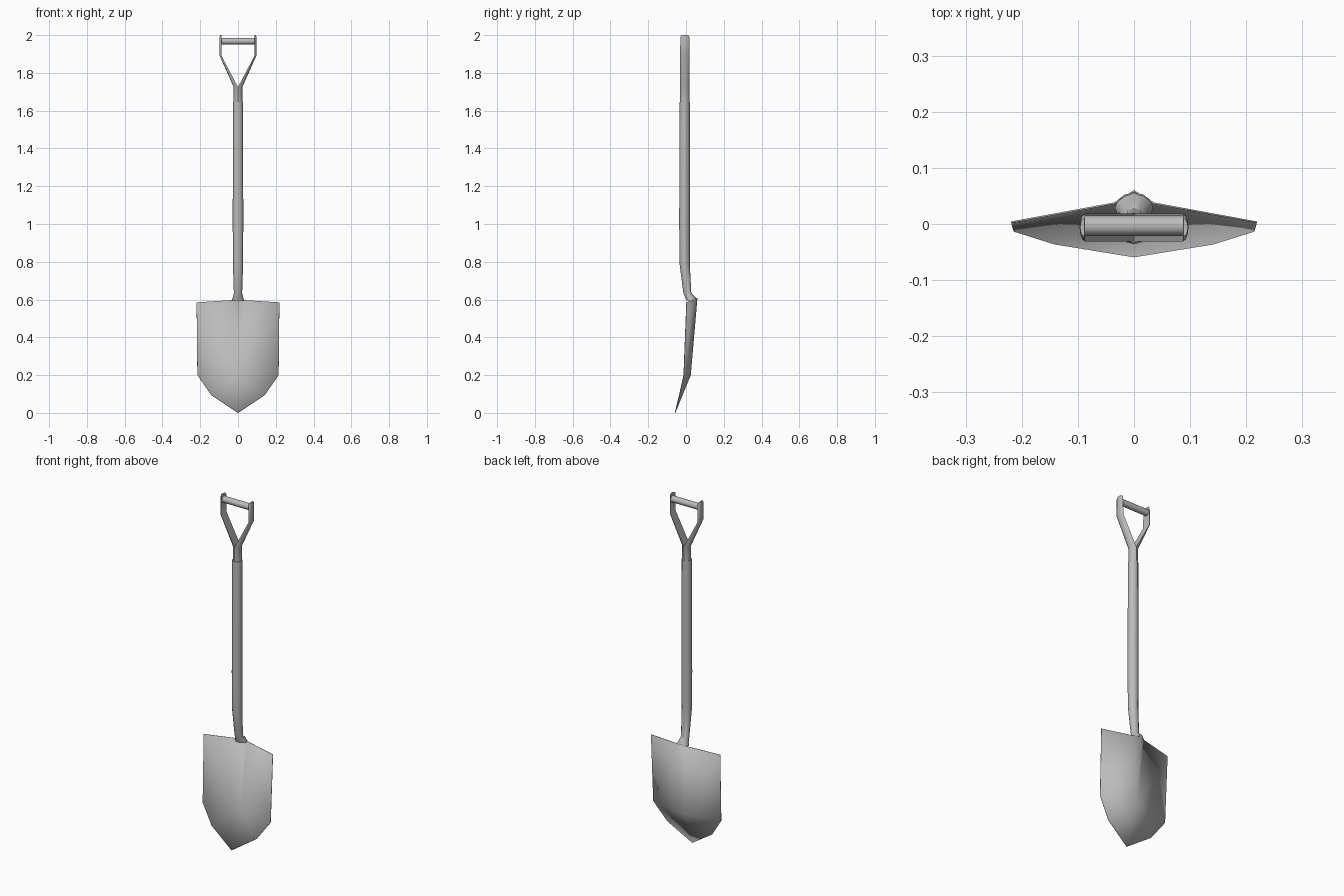
import bpy
import bmesh
from math import sin, cos, pi, radians
from mathutils import Vector

cube = bpy.data.objects.get("Cube")
if cube:
    bpy.data.objects.remove(cube, do_unlink=True)

grey = bpy.data.materials.new("steel_grey")
grey.use_nodes = True
colour = (0.5, 0.5, 0.5, 1)
grey.diffuse_color = colour
grey.node_tree.nodes["Principled BSDF"].inputs["Base Color"].default_value = colour


def finish(name, bm, angle=35, closed=True):
    """Turn a bmesh into a named, shaded object."""
    if closed:
        bmesh.ops.recalc_face_normals(bm, faces=bm.faces)
    mesh = bpy.data.meshes.new(name)
    bm.to_mesh(mesh)
    bm.free()
    mesh.materials.append(grey)
    obj = bpy.data.objects.new(name, mesh)
    bpy.context.collection.objects.link(obj)
    bpy.ops.object.select_all(action='DESELECT')
    bpy.context.view_layer.objects.active = obj
    obj.select_set(True)
    bpy.ops.object.shade_smooth_by_angle(angle=radians(angle))
    return obj


def loft(name, rings, angle=35):
    """Skin a list of equal-length rings and cap both ends."""
    bm = bmesh.new()
    rows = [[bm.verts.new(p) for p in ring] for ring in rings]
    n = len(rows[0])
    for a, b in zip(rows, rows[1:]):
        for i in range(n):
            j = (i + 1) % n
            bm.faces.new((a[i], a[j], b[j], b[i]))
    bm.faces.new(rows[0])
    bm.faces.new(rows[-1])
    return finish(name, bm, angle)


def ellipse(z, y, rx, ry, sides=12):
    turns = [2 * pi * i / sides for i in range(sides)]
    return [(rx * cos(t), y + ry * sin(t), z) for t in turns]


# Shaft: straight pole, bent back at the foot and flared onto the blade
loft("shaft", [ellipse(*row) for row in (
    (0.595, 0.029, 0.034, 0.027),
    (0.61, 0.024, 0.028, 0.028),
    (0.635, 0.007, 0.022, 0.021),
    (0.79, -0.007, 0.027, 0.027),
    (1.0, -0.008, 0.028, 0.028),
    (1.645, -0.007, 0.027, 0.027),
)])


# Yoke: two half-round arms that meet as a round stem
def arm_ring(side, z, inner, outer, half):
    turns = [-pi / 2 + pi * i / 6 for i in range(7)]
    return [(side * (inner + (outer - inner) * cos(t)),
             -0.006 + half * sin(t), z) for t in turns]


for label, side in (("left", 1), ("right", -1)):
    loft(label + "_yoke_arm", [arm_ring(side, *row) for row in (
        (1.64, 0, 0.023, 0.025),
        (1.725, 0, 0.023, 0.025),
        (1.89, 0.087, 0.097, 0.025),
        (1.99, 0.087, 0.097, 0.024),
        (2.0, 0.088, 0.096, 0.016),
    )])

# Grip: crossbar between the arms
sides = 12
loft("grip", [[(x, -0.003 + 0.018 * cos(2 * pi * i / sides),
                1.968 + 0.018 * sin(2 * pi * i / sides)) for i in range(sides)]
              for x in (-0.09, 0.09)])

# Blade: thin dished sheet with a tapering central ridge
bm = bmesh.new()
ridge_top = bm.verts.new((0, 0.059, 0.608))
ridge_end = bm.verts.new((0, 0.024, 0.2))
tip = bm.verts.new((0, -0.058, 0))
for side in (1, -1):
    shoulder, corner, flank, cheek = [
        bm.verts.new((side * x, y, z)) for x, y, z in (
            (0.035, 0.037, 0.597), (0.219, 0.003, 0.585),
            (0.215, -0.012, 0.2), (0.142, -0.035, 0.095))]
    for face in ((ridge_top, ridge_end, shoulder),
                 (shoulder, ridge_end, flank, corner),
                 (ridge_end, cheek, flank),
                 (ridge_end, tip, cheek)):
        bm.faces.new(face if side > 0 else face[::-1])
blade = finish("blade", bm, 50, closed=False)
sheet = blade.modifiers.new("sheet_thickness", 'SOLIDIFY')
sheet.thickness = 0.003
sheet.offset = 0
